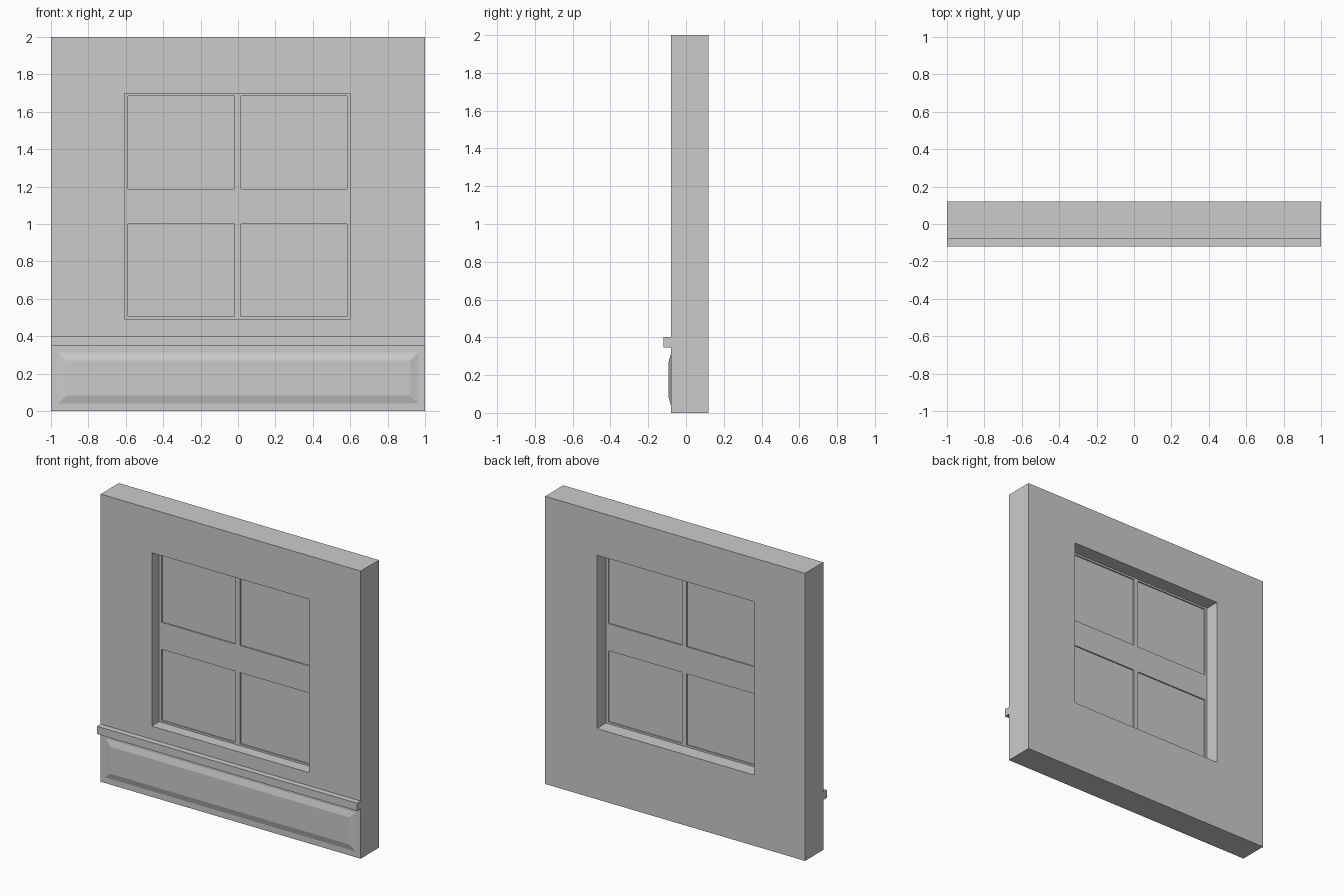
import bpy, bmesh

if "Cube" in bpy.data.objects:
    bpy.data.objects.remove(bpy.data.objects["Cube"])


def finish(name, bm):
    bmesh.ops.recalc_face_normals(bm, faces=bm.faces[:])
    me = bpy.data.meshes.new(name)
    bm.to_mesh(me)
    bm.free()
    ob = bpy.data.objects.new(name, me)
    bpy.context.collection.objects.link(ob)
    return ob


def plate(name, xs, zs, y0, y1, holes=()):
    """Upright slab split along xs and zs; cells listed in holes stay open."""
    bm = bmesh.new()
    grid = [[bm.verts.new((x, y0, z)) for z in zs] for x in xs]
    for i in range(len(xs) - 1):
        for j in range(len(zs) - 1):
            if (i, j) not in holes:
                bm.faces.new((grid[i][j], grid[i + 1][j],
                              grid[i + 1][j + 1], grid[i][j + 1]))
    res = bmesh.ops.extrude_face_region(bm, geom=bm.faces[:], use_keep_orig=True)
    moved = [g for g in res["geom"] if isinstance(g, bmesh.types.BMVert)]
    bmesh.ops.translate(bm, verts=moved, vec=(0, y1 - y0, 0))
    return finish(name, bm)


def raised_panel(name, x, z0, z1, y_back, y_front, slope):
    """Raised field with sloping margins."""
    bm = bmesh.new()
    rings = []
    for y, s in ((y_back, 0), (y_front, slope)):
        rings.append([bm.verts.new(p) for p in (
            (-x + s, y, z0 + s), (x - s, y, z0 + s),
            (x - s, y, z1 - s), (-x + s, y, z1 - s))])
    back, front = rings
    bm.faces.new(front)
    bm.faces.new(back[::-1])
    for i in range(4):
        k = (i + 1) % 4
        bm.faces.new((back[i], back[k], front[k], front[i]))
    return finish(name, bm)


# Wall with the window opening
L, R, B, T = -0.607, 0.602, 0.492, 1.697
plate("wall", [-1, L, R, 1], [0, B, T, 2], -0.08, 0.12, {(1, 1)})

# Window frame with four lights and a broad middle rail
px = [L, -0.587, -0.019, 0.016, 0.583, R]
pz = [B, 0.505, 1.0, 1.188, 1.684, T]
plate("window_frame", px, pz, 0.0, 0.02,
      {(i, j) for i in (1, 3) for j in (1, 3)})

# Glass panes
for i in (1, 3):
    for j in (1, 3):
        plate(f"pane_{i // 2}_{j // 2}", px[i:i + 2], pz[j:j + 2], 0.009, 0.011)

# Projecting ledge and raised panel below it
plate("ledge", [-1, 1], [0.347, 0.401], -0.12, -0.08)
raised_panel("lower_panel", 0.962, 0.04, 0.312, -0.08, -0.092, 0.042)
